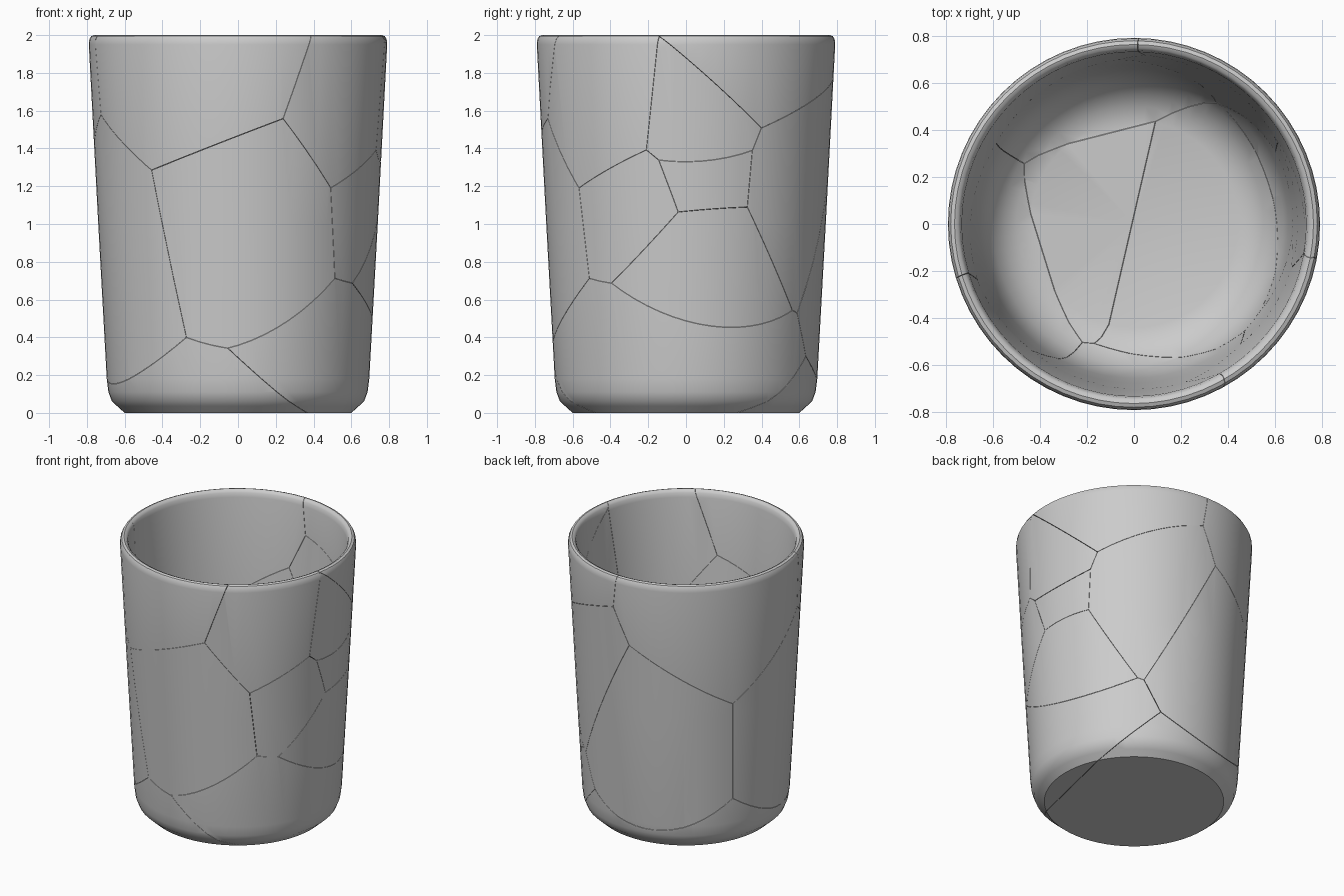
import bpy, bmesh, math
from itertools import combinations
from mathutils import Vector

if "Cube" in bpy.data.objects:
    bpy.data.objects.remove(bpy.data.objects["Cube"])

# Cup cross-section (radius, height), from underside centre over the rim to the inner floor
PROFILE = [(0, 0), (.6, 0), (.64, .036), (.668, .062), (.686, .11), (.695, .18),
           (.74, 1.0), (.79, 1.95), (.787, 1.978), (.778, 1.994), (.762, 2), (.747, 1.994),
           (.737, 1.98), (.731, 1.95), (.676, 1.08), (.655, .76), (.635, .64), (.6, .555),
           (.55, .5), (.5, .468), (.44, .45), (0, .45)]

# Crack points and the shards (letters) that meet there
CRACKS = [
    ("ALN", -.73, -.25, 1.58), ("ABL", -.46, -.60, 1.29), ("ABC", .24, -.733, 1.56),
    ("BCD", .49, -.57, 1.19), ("BDJ", .52, -.51, .71), ("DIJ", .61, -.39, .685),
    ("BKL", -.27, -.653, .40), ("BJK", -.06, -.70, .34), ("CDF", .73, -.21, 1.39),
    ("DEF", .745, -.145, 1.34), ("EFH", .676, .35, 1.385), ("FGH", .656, .40, 1.505),
    ("DEI", .743, -.04, 1.065), ("EHI", .67, .325, 1.085), ("HIJ", .435, .565, .545),
    ("HJM", .40, .59, .53), ("JKM", .30, .635, .30), ("GHN", .06, .78, 1.775),
    ("HMN", -.07, .764, 1.51), ("LMN", -.64, .373, 1.08), ("KLM", -.616, .337, .357),
    ("AC", .39, -.69, 2), ("CFG", .78, -.145, 2), ("GN", 0, .79, 2), ("AN", -.755, -.24, 2),
    ("JK", .36, -.48, 0), ("JK", .54, .27, 0), ("JKM", .09, .43, .45), ("KL", -.44, .07, .455),
    ("KL", -.33, -.30, .455), ("KLM", -.47, .26, .49), ("BKL", -.22, -.50, .50),
    ("BJK", -.18, -.50, .50), ("IJ", .66, .25, .46), ("KM", -.246, .64, .15),
]
points = [(cells, Vector(p)) for cells, *p in CRACKS]
names = sorted({c for cells, _ in points for c in cells})


def fit_seeds():
    """Move one seed per shard until the planes midway between seeds pass through the cracks."""
    seed = {}
    for n in names:
        own = [p for cells, p in points if n in cells]
        seed[n] = sum(own, Vector()) / len(own)
    sweeps = 1500
    for i in range(sweeps):
        rate = .5 * (1 - i / sweeps) + .01
        for cells, p in points:
            pairs = list(combinations(cells, 2))
            reach = (p - seed[cells[0]]).length
            pairs += [(cells[0], k) for k in names
                      if k not in cells and (p - seed[k]).length < reach]
            for a, b in pairs:
                va, vb = p - seed[a], p - seed[b]
                total = va.length_squared + vb.length_squared + 1e-6
                err = (va.length_squared - vb.length_squared) / 2
                seed[a] += va * (rate * err / total)
                seed[b] -= vb * (rate * err / total)
    return seed


def lathe_cup():
    bm = bmesh.new()
    vs = [bm.verts.new((r, 0, z)) for r, z in PROFILE]
    es = [bm.edges.new(pair) for pair in zip(vs, vs[1:])]
    bmesh.ops.spin(bm, geom=vs + es, cent=(0, 0, 0), axis=(0, 0, 1),
                   angle=math.tau, steps=64, use_duplicate=False)
    bmesh.ops.remove_doubles(bm, verts=bm.verts, dist=1e-4)
    bmesh.ops.recalc_face_normals(bm, faces=bm.faces)
    return bm


def cut_and_cap(bm, co, no):
    bmesh.ops.bisect_plane(bm, geom=bm.verts[:] + bm.edges[:] + bm.faces[:], dist=1e-6,
                           plane_co=co, plane_no=no, clear_outer=True)
    rim = [e for e in bm.edges if e.is_boundary]
    if rim:
        bmesh.ops.triangle_fill(bm, edges=rim, normal=no, use_beauty=True)


# Break the cup into shards
seeds = fit_seeds()
cup = lathe_cup()
GAP = .001
for n in names:
    shard = cup.copy()
    others = sorted((k for k in names if k != n), key=lambda k: (seeds[k] - seeds[n]).length)
    for k in others:
        no = (seeds[k] - seeds[n]).normalized()
        cut_and_cap(shard, (seeds[k] + seeds[n]) / 2 - no * GAP, no)
    if shard.faces:
        bmesh.ops.recalc_face_normals(shard, faces=shard.faces)
        mesh = bpy.data.meshes.new("cup_shard_" + n.lower())
        shard.to_mesh(mesh)
        ob = bpy.data.objects.new(mesh.name, mesh)
        bpy.context.collection.objects.link(ob)
        ob.select_set(True)
        bpy.context.view_layer.objects.active = ob
    shard.free()
cup.free()
bpy.ops.object.shade_smooth_by_angle(angle=math.radians(40))
